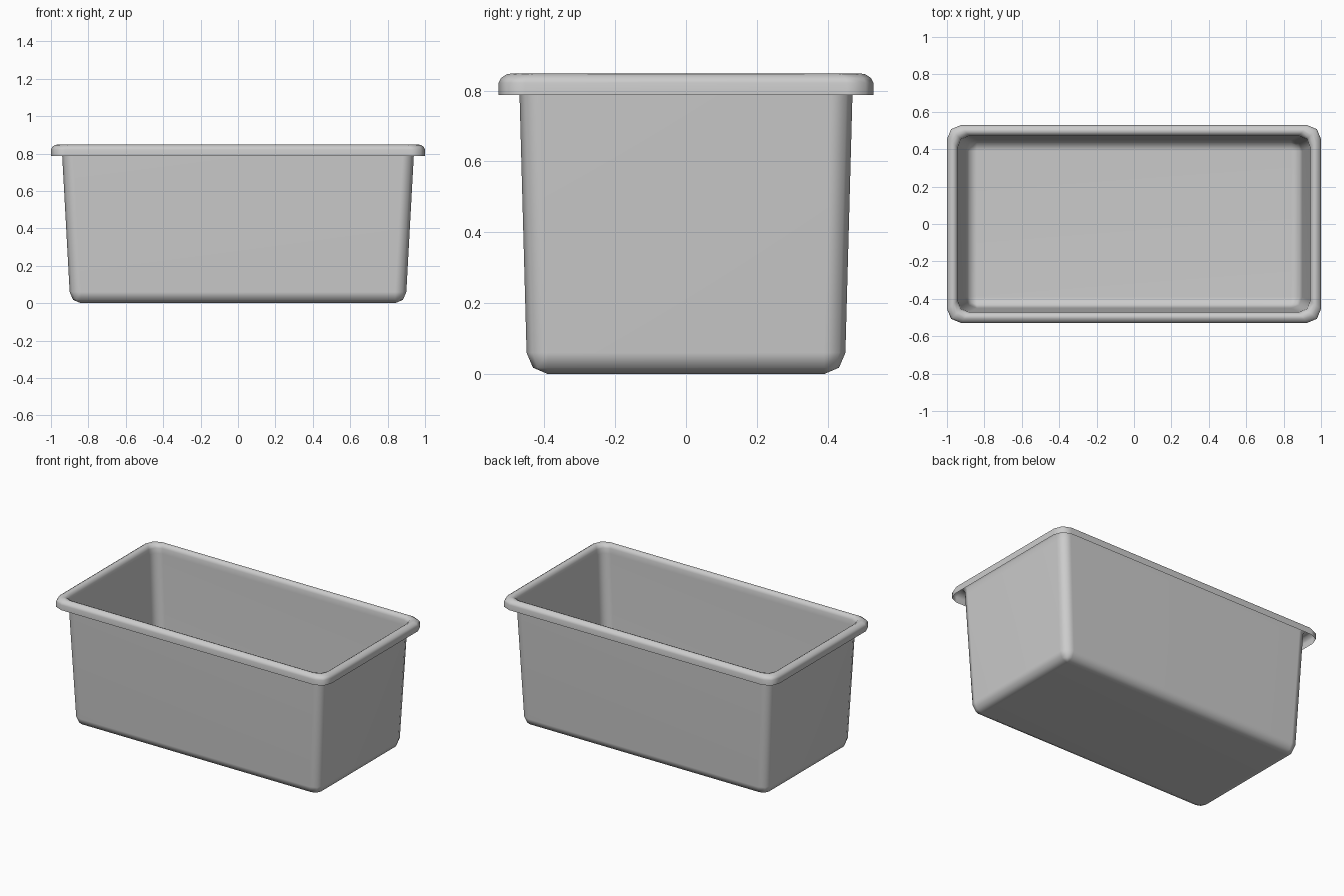
import bpy, bmesh, math

if "Cube" in bpy.data.objects:
    bpy.data.objects.remove(bpy.data.objects["Cube"])


def ring(bm, hx, hy, r, z, seg=2):
    """Rounded-rectangle loop of vertices, counter-clockwise."""
    verts = []
    for k, (sx, sy) in enumerate(((1, 1), (-1, 1), (-1, -1), (1, -1))):
        for i in range(seg + 1):
            a = math.pi / 2 * (k + i / seg)
            verts.append(bm.verts.new((sx * (hx - r) + r * math.cos(a),
                                       sy * (hy - r) + r * math.sin(a), z)))
    return verts


# Thin-sheet profile: half width, half depth, corner radius, height
profile = [
    # rounded floor edge
    (0.84, 0.39, 0.0, 0.0),
    (0.882, 0.432, 0.042, 0.018),
    (0.90, 0.45, 0.06, 0.06),
    # tapered wall
    (0.94, 0.47, 0.06, 0.79),
    (0.942, 0.471, 0.06, 0.825),
    # rim rolled outward and down, open below
    (0.951, 0.480, 0.062, 0.842),
    (0.965, 0.494, 0.064, 0.848),
    (0.978, 0.507, 0.068, 0.846),
    (0.993, 0.522, 0.073, 0.836),
    (1.0, 0.529, 0.075, 0.822),
    (1.0, 0.529, 0.075, 0.788),
]

bm = bmesh.new()
rings = [ring(bm, *p) for p in profile]
for a, b in zip(rings, rings[1:]):
    n = len(a)
    for i in range(n):
        j = (i + 1) % n
        bm.faces.new((a[i], a[j], b[j], b[i]))
bm.faces.new(rings[0][::-1])  # floor
# merge the collapsed floor corners
bmesh.ops.remove_doubles(bm, verts=bm.verts[:], dist=0.0005)

mesh = bpy.data.meshes.new("planter_tub")
bm.to_mesh(mesh)
bm.free()
tub = bpy.data.objects.new("planter_tub", mesh)
bpy.context.collection.objects.link(tub)
bpy.context.view_layer.objects.active = tub
tub.select_set(True)
bpy.ops.object.shade_smooth_by_angle(angle=math.radians(60))

# Keep the large panels flat-looking with soft rounded edges
wn = tub.modifiers.new("weighted_normals", 'WEIGHTED_NORMAL')
wn.keep_sharp = True
